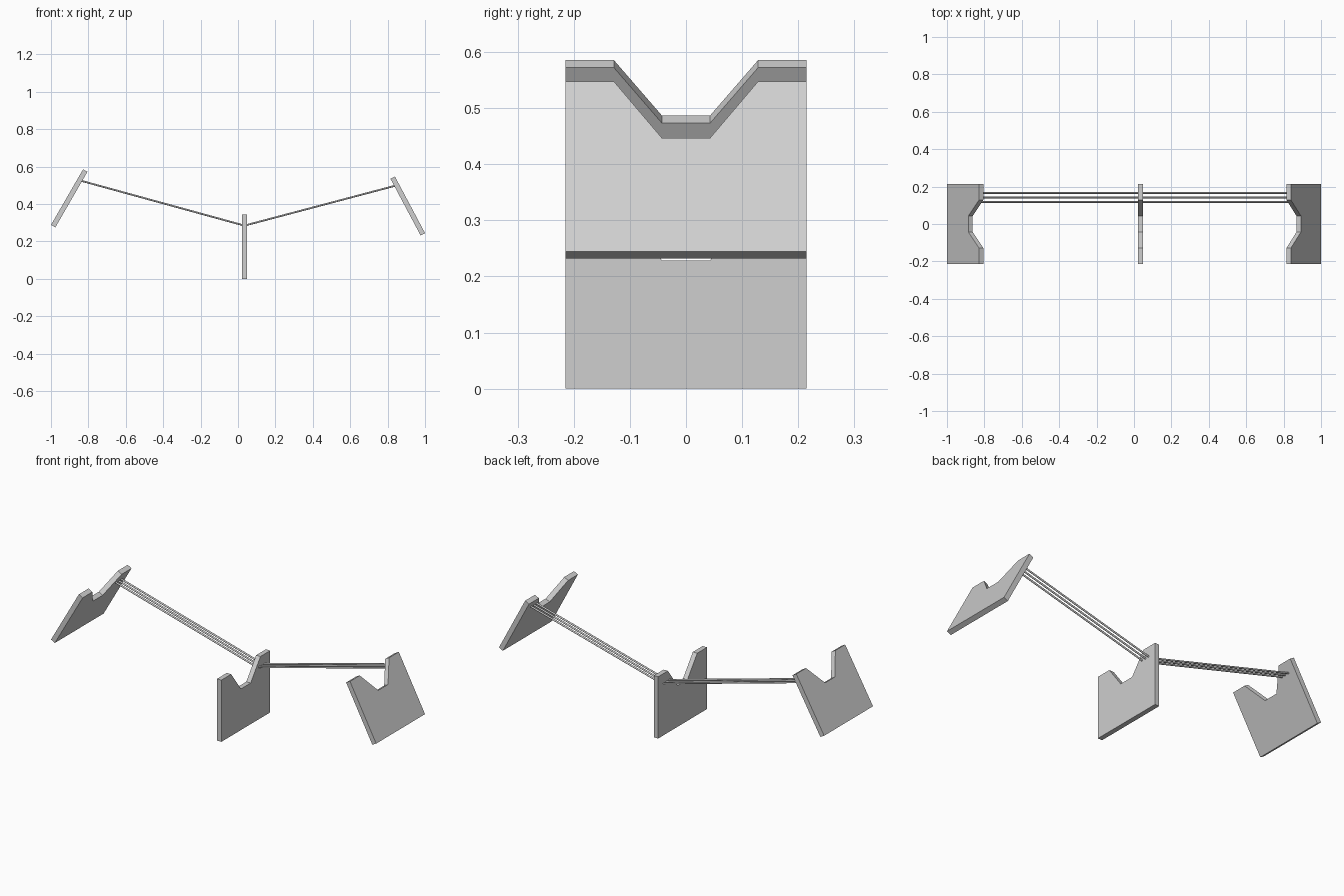
import bpy
import bmesh
from math import radians
from mathutils import Vector, Matrix

default = bpy.data.objects.get("Cube")
if default:
    bpy.data.objects.remove(default, do_unlink=True)

UNIT = 0.0858        # plate is five units wide and four tall
THICK = 0.0268
ROD_RADIUS = 0.0048

grey = bpy.data.materials.new("light_grey")
grey.use_nodes = True
colour = (0.62, 0.62, 0.62, 1)
grey.diffuse_color = colour
grey.node_tree.nodes["Principled BSDF"].inputs["Base Color"].default_value = colour


def add_object(name, bm):
    bmesh.ops.recalc_face_normals(bm, faces=bm.faces)
    mesh = bpy.data.meshes.new(name)
    bm.to_mesh(mesh)
    bm.free()
    mesh.materials.append(grey)
    obj = bpy.data.objects.new(name, mesh)
    bpy.context.collection.objects.link(obj)
    return obj


def notched_plate(name, x, z, tilt):
    """Upright plate with a tapered notch in its top edge, centred on x, z."""
    half = [(2.5, -2), (2.5, 2), (1.5, 2), (0.5, 2 - 4 / 3)]
    outline = half + [(-y, h) for y, h in reversed(half)]
    bm = bmesh.new()
    verts = [bm.verts.new((-THICK / 2, y * UNIT, h * UNIT)) for y, h in outline]
    face = bm.faces.new(verts)
    new = bmesh.ops.extrude_face_region(bm, geom=[face])["geom"]
    moved = [v for v in new if isinstance(v, bmesh.types.BMVert)]
    bmesh.ops.translate(bm, verts=moved, vec=(THICK, 0, 0))
    obj = add_object(name, bm)
    obj.location = (x, 0, z)
    obj.rotation_euler.y = radians(tilt)


def rod(name, start, end):
    """Thin round bar between two points."""
    a, b = Vector(start), Vector(end)
    turn = (b - a).to_track_quat("Z", "Y").to_matrix().to_4x4()
    bm = bmesh.new()
    bmesh.ops.create_cone(bm, cap_ends=True, segments=12,
                          radius1=ROD_RADIUS, radius2=ROD_RADIUS,
                          depth=(b - a).length,
                          matrix=Matrix.Translation((a + b) / 2) @ turn)
    for f in bm.faces:
        f.smooth = len(f.verts) == 4
    for e in bm.edges:
        e.smooth = all(len(f.verts) == 4 for f in e.link_faces)
    add_object(name, bm)


# Three notched plates: one upright, two leaning inwards
notched_plate("centre_plate", 0.0345, 2 * UNIT, 0)
notched_plate("right_plate", -0.9025, 0.4305, 30)
notched_plate("left_plate", 0.9075, 0.39, -28)

# Three parallel rods from the centre plate to each outer plate
for i, y in enumerate((0.118, 0.142, 0.166), 1):
    hub = (0.0345, y, 0.285)
    rod(f"right_rod_{i}", hub, (-0.84, y, 0.525))
    rod(f"left_rod_{i}", hub, (0.84, y, 0.498))
